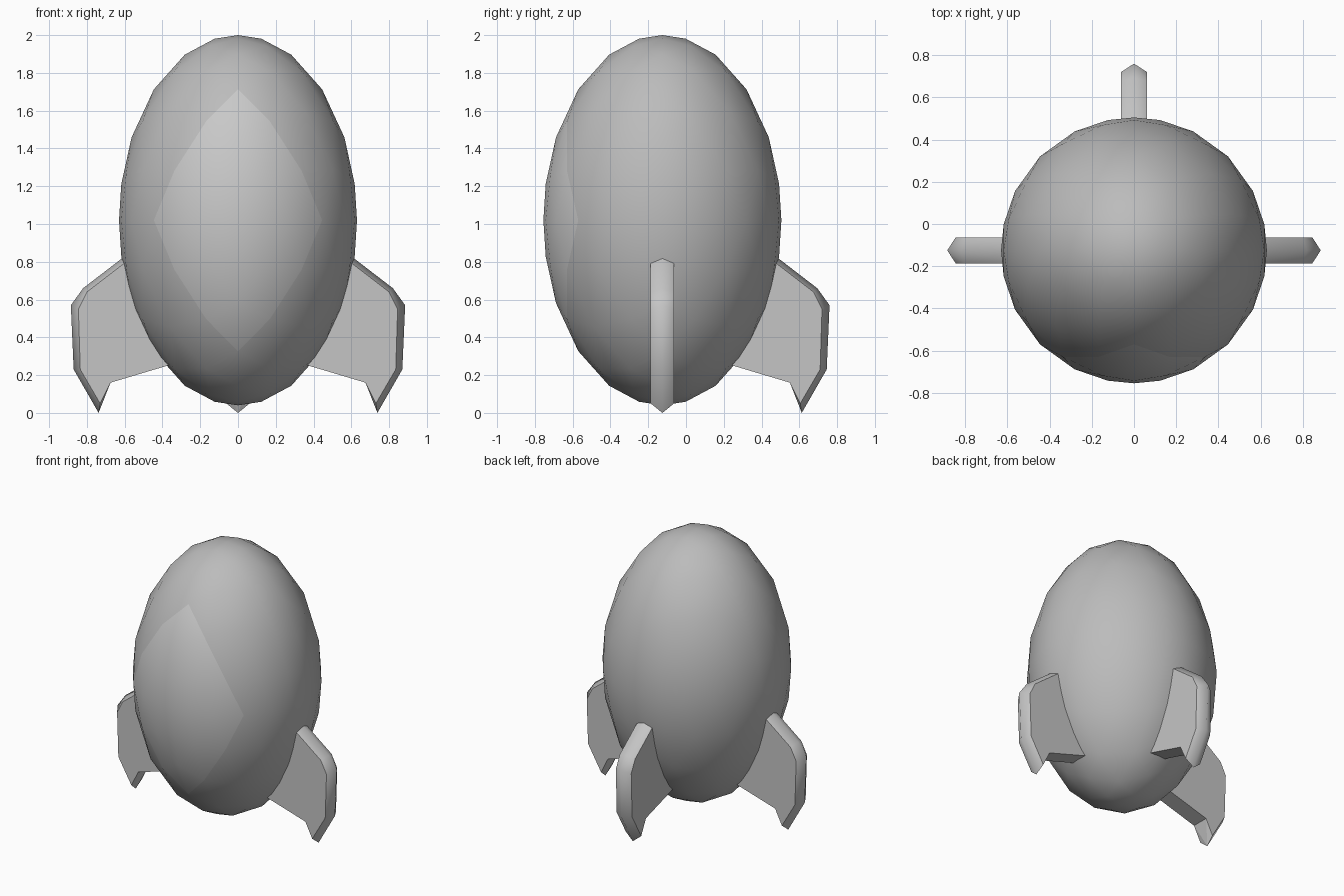
import bpy
import bmesh
import math
from mathutils import Matrix, Vector

cube = bpy.data.objects.get("Cube")
if cube:
    bpy.data.objects.remove(cube, do_unlink=True)

CENTRE = Vector((0, -0.125, 1.02))
RADIUS, HALF_HEIGHT = 0.63, 0.98
STEPS = 6
HALF_THICK = 0.062


def material(name, grey):
    mat = bpy.data.materials.new(name)
    mat.use_nodes = True
    colour = (grey, grey, grey, 1)
    mat.diffuse_color = colour
    mat.node_tree.nodes["Principled BSDF"].inputs["Base Color"].default_value = colour
    return mat


def add_object(name, bm, mats):
    mesh = bpy.data.meshes.new(name)
    bm.to_mesh(mesh)
    bm.free()
    for mat in mats:
        mesh.materials.append(mat)
    obj = bpy.data.objects.new(name, mesh)
    bpy.context.collection.objects.link(obj)
    return obj


body_grey = material("body grey", 0.5)
window_grey = material("window light grey", 0.58)
fin_grey = material("fin grey", 0.56)


# Hull: an octahedron split evenly, then rounded into an ellipsoid
def build_hull():
    bm = bmesh.new()
    for sx in (1, -1):
        for sy in (1, -1):
            for sz in (1, -1):
                grid = {}
                for i in range(STEPS + 1):
                    for j in range(STEPS + 1 - i):
                        p = Vector((sx * i, sy * j, sz * (STEPS - i - j)))
                        grid[i, j] = bm.verts.new(p.normalized())
                for i in range(STEPS):
                    for j in range(STEPS - i):
                        bm.faces.new((grid[i, j], grid[i + 1, j], grid[i, j + 1]))
                        if i + j < STEPS - 1:
                            bm.faces.new((grid[i + 1, j], grid[i + 1, j + 1], grid[i, j + 1]))
    bmesh.ops.remove_doubles(bm, verts=bm.verts, dist=0.001)
    bmesh.ops.recalc_face_normals(bm, faces=bm.faces)
    # Diamond window on the front
    for face in bm.faces:
        c = face.calc_center_median()
        face.material_index = int(-c.y > abs(c.x) + abs(c.z))
        face.smooth = True
    scale = Matrix.Diagonal((RADIUS, RADIUS, HALF_HEIGHT, 1))
    bm.transform(Matrix.Translation(CENTRE) @ scale)
    add_object("hull", bm, (body_grey, window_grey))


# Fin: flat sides with a ridged rim, as (distance from axis, height)
SHOULDER = [(0.54, 0.84), (0.80, 0.64), (0.845, 0.55), (0.835, 0.23), (0.73, 0.05)]
RIDGE = [(0.54, 0.875), (0.82, 0.66), (0.885, 0.57), (0.87, 0.23), (0.738, 0.0)]
NOTCH, ROOT = (0.675, 0.16), (0.3, 0.272)


def build_fin(name, angle):
    bm = bmesh.new()
    ridge = [bm.verts.new((r, 0, z)) for r, z in RIDGE]
    sides = []
    for s in (1, -1):
        side = [bm.verts.new((r, s * HALF_THICK, z)) for r, z in SHOULDER + [NOTCH, ROOT]]
        bm.faces.new(side)
        for i in range(len(ridge) - 1):
            bm.faces.new((side[i], side[i + 1], ridge[i + 1], ridge[i])).smooth = True
        sides.append(side)
    a, b = sides
    # Foot, underside and root
    bm.faces.new((a[4], ridge[4], a[5]))
    bm.faces.new((b[4], ridge[4], b[5]))
    bm.faces.new((a[5], ridge[4], b[5]))
    bm.faces.new((a[5], b[5], b[6], a[6]))
    bm.faces.new((a[6], b[6], b[0], ridge[0], a[0]))
    bmesh.ops.recalc_face_normals(bm, faces=bm.faces)
    ridge_set = set(ridge)
    for edge in bm.edges:
        on_ridge = all(v in ridge_set for v in edge.verts)
        edge.smooth = on_ridge or edge.calc_face_angle(0) < math.radians(30)
    place = Matrix.Translation((CENTRE.x, CENTRE.y, 0))
    bm.transform(place @ Matrix.Rotation(angle, 4, "Z"))
    add_object(name, bm, (fin_grey,))


build_hull()
for i, name in enumerate(("left_fin", "back_fin", "right_fin")):
    build_fin(name, i * math.pi / 2)
